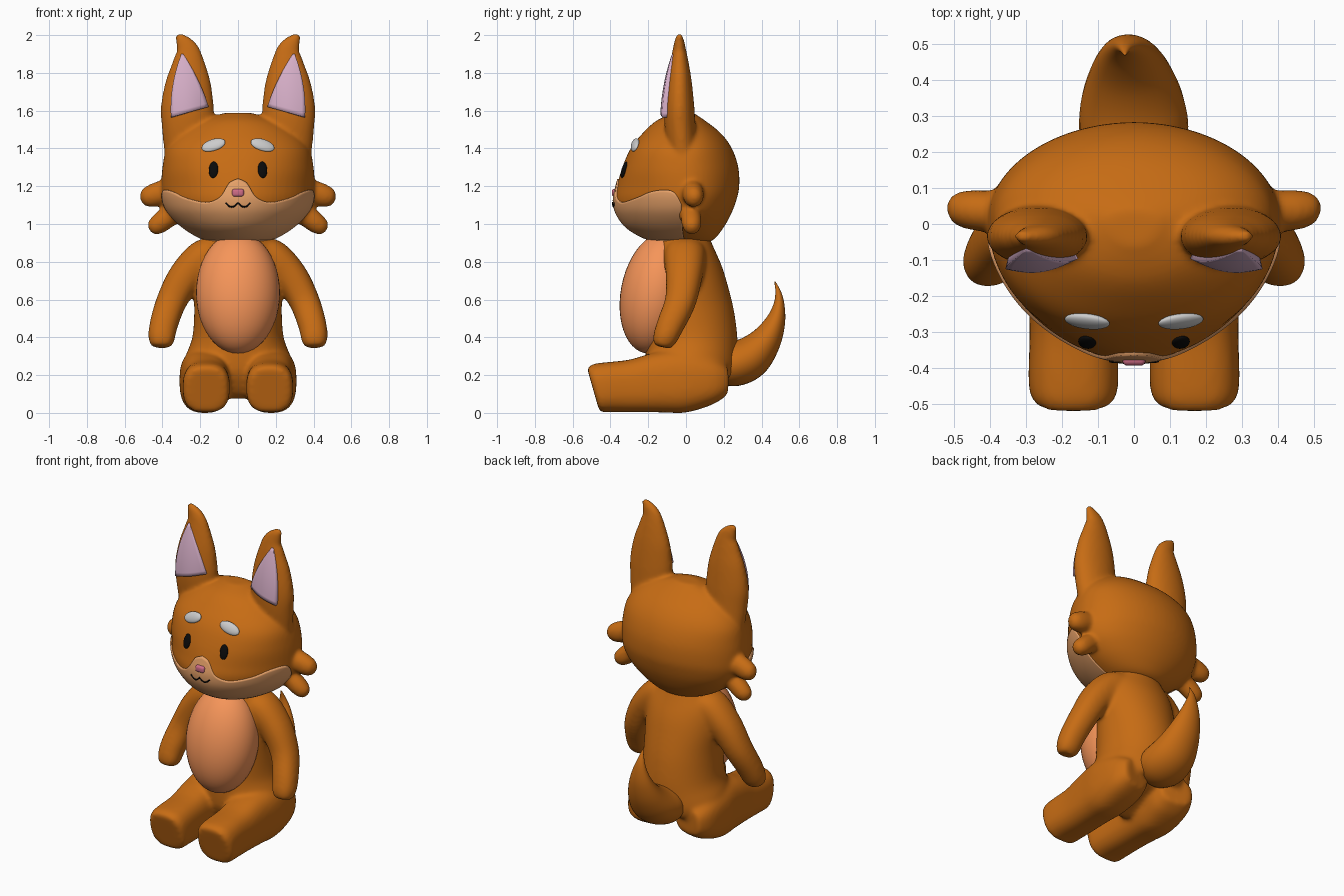
import bpy, bmesh, math
from mathutils import Vector

if "Cube" in bpy.data.objects:
    bpy.data.objects.remove(bpy.data.objects["Cube"])


def material(name, rgb):
    m = bpy.data.materials.new(name)
    m.diffuse_color = (*rgb, 1)
    m.use_nodes = True
    m.node_tree.nodes["Principled BSDF"].inputs["Base Color"].default_value = m.diffuse_color
    return m


FUR = material("fur", (.57, .15, .007))
BELLY = material("belly", (.92, .3, .1))
CREAM = material("cream", (.8, .36, .14))
INNER = material("inner_ear", (.68, .43, .58))
PINK = material("pink", (.62, .15, .24))
BLACK = material("black", (.003, .003, .003))


def sample(rows, n=6):
    """Catmull-Rom through rows of numbers."""
    out = []
    for i in range(len(rows) - 1):
        a, b, c, d = (rows[max(0, min(len(rows) - 1, i + k))] for k in (-1, 0, 1, 2))
        for j in range(n):
            t = j / n
            out.append([.5 * (2 * q + (r - p) * t + (2 * p - 5 * q + 4 * r - s) * t * t
                              + (3 * q - p - 3 * r + s) * t ** 3)
                        for p, q, r, s in zip(a, b, c, d)])
    return out + [list(rows[-1])]


def power(v, e):
    return math.copysign(abs(v) ** e, v)


def skin(bm, rings):
    """Join rings of points into a closed tube."""
    vs = [[bm.verts.new(p) for p in r] for r in rings]
    n = len(vs[0])
    for a, b in zip(vs, vs[1:]):
        for i in range(n):
            bm.faces.new((a[i], a[(i + 1) % n], b[(i + 1) % n], b[i]))
    bm.faces.new(vs[0])
    bm.faces.new(vs[-1])


def loft(bm, rows, hint, side=1, p=2, n=32):
    """Rows are x, y, z, radius along hint, other radius."""
    rows = sample(rows)
    pts = [Vector((r[0] * side, r[1], r[2])) for r in rows]
    rings = []
    for i, r in enumerate(rows):
        t = (pts[min(i + 1, len(pts) - 1)] - pts[max(i - 1, 0)]).normalized()
        u = (Vector(hint) - t * t.dot(Vector(hint))).normalized()
        v = t.cross(u)
        rings.append([pts[i] + u * r[3] * power(math.cos(a), 2 / p) + v * r[4] * power(math.sin(a), 2 / p)
                      for a in (2 * math.pi * k / n for k in range(n))])
    skin(bm, rings)


def finish(bm, name, mat, voxel=0, smooth=6):
    bmesh.ops.recalc_face_normals(bm, faces=bm.faces)
    for f in bm.faces:
        f.smooth = True
    me = bpy.data.meshes.new(name)
    bm.to_mesh(me)
    bm.free()
    ob = bpy.data.objects.new(name, me)
    bpy.context.collection.objects.link(ob)
    if mat:
        me.materials.append(mat)
    if voxel:
        r = ob.modifiers.new("blend", 'REMESH')
        r.mode, r.voxel_size, r.use_smooth_shade = 'VOXEL', voxel, True
        s = ob.modifiers.new("soften", 'SMOOTH')
        s.factor, s.iterations = .5, smooth
    return ob


def ball(name, mat, loc, radii, rot=(0, 0, 0)):
    bm = bmesh.new()
    bmesh.ops.create_uvsphere(bm, u_segments=40, v_segments=24, radius=1)
    ob = finish(bm, name, mat)
    ob.location, ob.scale, ob.rotation_euler = loc, radii, rot
    return ob


# Head shape: z, half width, front y, back y, front roundness
HEAD = sample([(.896, .06, -.08, .07, 1.9), (.913, .17, -.19, .14, 1.9), (.975, .282, -.305, .195, 1.88),
               (1.055, .365, -.365, .24, 1.85), (1.13, .4, -.38, .268, 1.85), (1.2, .406, -.366, .282, 1.9),
               (1.3, .4, -.337, .277, 2.1), (1.4, .378, -.293, .243, 2.2), (1.48, .315, -.23, .185, 2.1),
               (1.548, .21, -.155, .1, 2), (1.588, .07, -.06, .04, 2)])
Y0 = .01


def head_row(z):
    for a, b in zip(HEAD, HEAD[1:]):
        if z <= b[0]:
            t = (z - a[0]) / (b[0] - a[0])
            return [p + (q - p) * t for p, q in zip(a, b)]
    return HEAD[-1]


def head_point(th, z, off=0):
    _, w, f, b, p = head_row(z)
    s, c = math.sin(th), math.cos(th)
    e = 2 / p if c > 0 else 2 / 1.97
    depth = (f - off - Y0) if c > 0 else (b + off - Y0)
    return Vector(((w + off) * power(s, e), Y0 + depth * abs(c) ** e, z))


def face_y(x, z):
    _, w, f, _, p = head_row(z)
    return Y0 + (f - Y0) * (1 - abs(x / w) ** p) ** (1 / p)


# Head with ears and cheek tufts
bm = bmesh.new()
skin(bm, [[head_point(2 * math.pi * k / 64, r[0]) for k in range(64)] for r in HEAD])
for s in (1, -1):
    loft(bm, [(.25, -.01, 1.3, .13, .08), (.266, -.03, 1.5, .136, .082), (.268, -.035, 1.62, .14, .079),
              (.264, -.035, 1.75, .12, .066), (.262, -.035, 1.85, .088, .05), (.268, -.035, 1.92, .063, .036),
              (.292, -.035, 1.965, .042, .026), (.32, -.035, 2.002, .016, .014)], (1, 0, 0), s)
    loft(bm, [(.3, .03, 1.18, .06, .08), (.4, .035, 1.165, .058, .066), (.46, .04, 1.148, .054, .06),
              (.5, .043, 1.142, .04, .044), (.518, .043, 1.14, .015, .015)], (0, 1, 0), s)
    loft(bm, [(.28, .02, 1.09, .05, .06), (.36, .025, 1.045, .054, .058), (.42, .03, 1.0, .052, .053),
              (.455, .03, .975, .036, .038), (.468, .03, .966, .012, .012)], (0, 1, 0), s)
finish(bm, "head", FUR, .011, 8)

# Body with arms and legs
bm = bmesh.new()
loft(bm, [(0, .05, .125, .17, .12), (0, .04, .155, .26, .2), (0, .035, .22, .29, .238), (0, .03, .3, .278, .244),
          (0, .03, .4, .242, .242), (0, .02, .55, .232, .23), (0, .01, .7, .24, .2), (0, -.005, .82, .235, .17),
          (0, -.01, .9, .19, .145), (0, -.01, .97, .15, .12)],
     (1, 0, 0), n=48)
for s in (1, -1):
    loft(bm, [(.08, .0, .87, .1, .06), (.17, -.005, .825, .11, .1), (.275, -.01, .725, .098, .092),
              (.352, -.03, .59, .083, .081), (.395, -.085, .46, .073, .075), (.405, -.115, .385, .063, .069),
              (.407, -.124, .348, .045, .05)], (0, 1, 0), s, 2.2)
    loft(bm, [(.15, .21, .17, .1, .08), (.165, .13, .17, .13, .13), (.175, 0, .17, .135, .168),
              (.172, -.13, .163, .128, .162), (.168, -.28, .143, .122, .141), (.168, -.42, .136, .125, .132),
              (.168, -.475, .129, .12, .13), (.168, -.492, .125, .1, .11)], (1, 0, 0), s, 2.7)
finish(bm, "body", FUR, .011, 20)

# Tail
bm = bmesh.new()
loft(bm, [(0, .17, .25, .12, .09), (0, .25, .255, .15, .115), (-.005, .34, .295, .143, .113),
          (-.01, .42, .38, .113, .084), (-.015, .472, .48, .078, .054), (-.02, .492, .57, .045, .03),
          (-.025, .488, .64, .02, .015), (-.025, .47, .695, .003, .003)], (1, 0, 0))
finish(bm, "tail", FUR)

# Belly patch
ball("belly", BELLY, (0, -.155, .635), (.222, .19, .325), (math.radians(-11), 0, 0))


def patch(name, mat, fn, nu, nv, thick):
    """Curved sheet from fn(u, v), thickened inwards."""
    bm = bmesh.new()
    g = [[bm.verts.new(fn(i / nu, j / nv)) for j in range(nv + 1)] for i in range(nu + 1)]
    for i in range(nu):
        for j in range(nv):
            bm.faces.new((g[i][j], g[i + 1][j], g[i + 1][j + 1], g[i][j + 1]))
    bm.normal_update()
    if sum(f.normal.y for f in bm.faces) > 0:
        bmesh.ops.reverse_faces(bm, faces=bm.faces)
    for f in bm.faces:
        f.smooth = True
    me = bpy.data.meshes.new(name)
    bm.to_mesh(me)
    bm.free()
    me.materials.append(mat)
    ob = bpy.data.objects.new(name, me)
    bpy.context.collection.objects.link(ob)
    m = ob.modifiers.new("thickness", 'SOLIDIFY')
    m.thickness, m.offset = thick, -1
    bpy.context.view_layer.objects.active = ob
    ob.select_set(True)
    bpy.ops.object.shade_smooth_by_angle(angle=math.radians(40))
    ob.select_set(False)


# Pale muzzle mask: angle in degrees, top edge height
EDGE = sample([(0, 1.24), (7, 1.218), (14, 1.15), (21, 1.122), (30, 1.115), (46, 1.14), (58, 1.17), (70, 1.18),
               (78, 1.165), (84, 1.1)])


def mask(u, v):
    th = abs(u * 2 - 1) * 84
    top = next((a[1] + (b[1] - a[1]) * (th - a[0]) / (b[0] - a[0]) for a, b in zip(EDGE, EDGE[1:])
                if th <= b[0] + 1e-6))
    z = .908 + (top - .908) * v
    return head_point(math.radians(th) * (1 if u > .5 else -1), z, .008)


patch("muzzle_mask", CREAM, mask, 96, 20, .03)

# Paired ear linings, eyes and brows
for s, tag in ((1, "left"), (-1, "right")):
    def lining(u, v, s=s):
        xo = .355 + .02 * v - .075 * v * v
        xi = .155 + .085 * v + .05 * v * v
        bulge = .015 * math.sin(math.pi * u) * (1 - v)
        y = -.126 + .01 * v + .042 * v * v + .03 * u * u * (1 - v) * (1 - v) - bulge
        return (s * (xo + (xi - xo) * u), y, (1.565 + .055 * u) * (1 - v) + 1.9 * v)
    patch(tag + "_ear_lining", INNER, lining, 10, 14, .05)
    ball(tag + "_eye", BLACK, (s * .13, face_y(.13, 1.287) - .003, 1.287), (.025, .013, .045),
         (math.radians(-17), 0, math.radians(10 * s)))
    ball(tag + "_brow", None, (s * .13, face_y(.13, 1.42) - .004, 1.418), (.065, .017, .034),
         (math.radians(-27), math.radians(17 * s), math.radians(5 * s)))

# Nose
bm = bmesh.new()
bmesh.ops.create_cube(bm, size=1)
bmesh.ops.scale(bm, vec=(.064, .034, .042), verts=bm.verts)
bmesh.ops.bevel(bm, geom=bm.edges[:], offset=.014, segments=4, profile=.5, affect='EDGES')
finish(bm, "nose", PINK).location = (0, -.376, 1.165)

# Mouth
cu = bpy.data.curves.new("mouth", 'CURVE')
cu.dimensions, cu.bevel_depth, cu.use_fill_caps = '3D', .004, True
sp = cu.splines.new('POLY')
sp.points.add(28)
for i, pt in enumerate(sp.points):
    x = -.066 + .132 * i / 28
    z = 1.112 - .022 * abs(math.sin(math.pi * x / .066))
    pt.co = (x, face_y(x, z) - .009, z, 1)
cu.materials.append(BLACK)
bpy.context.collection.objects.link(bpy.data.objects.new("mouth", cu))
